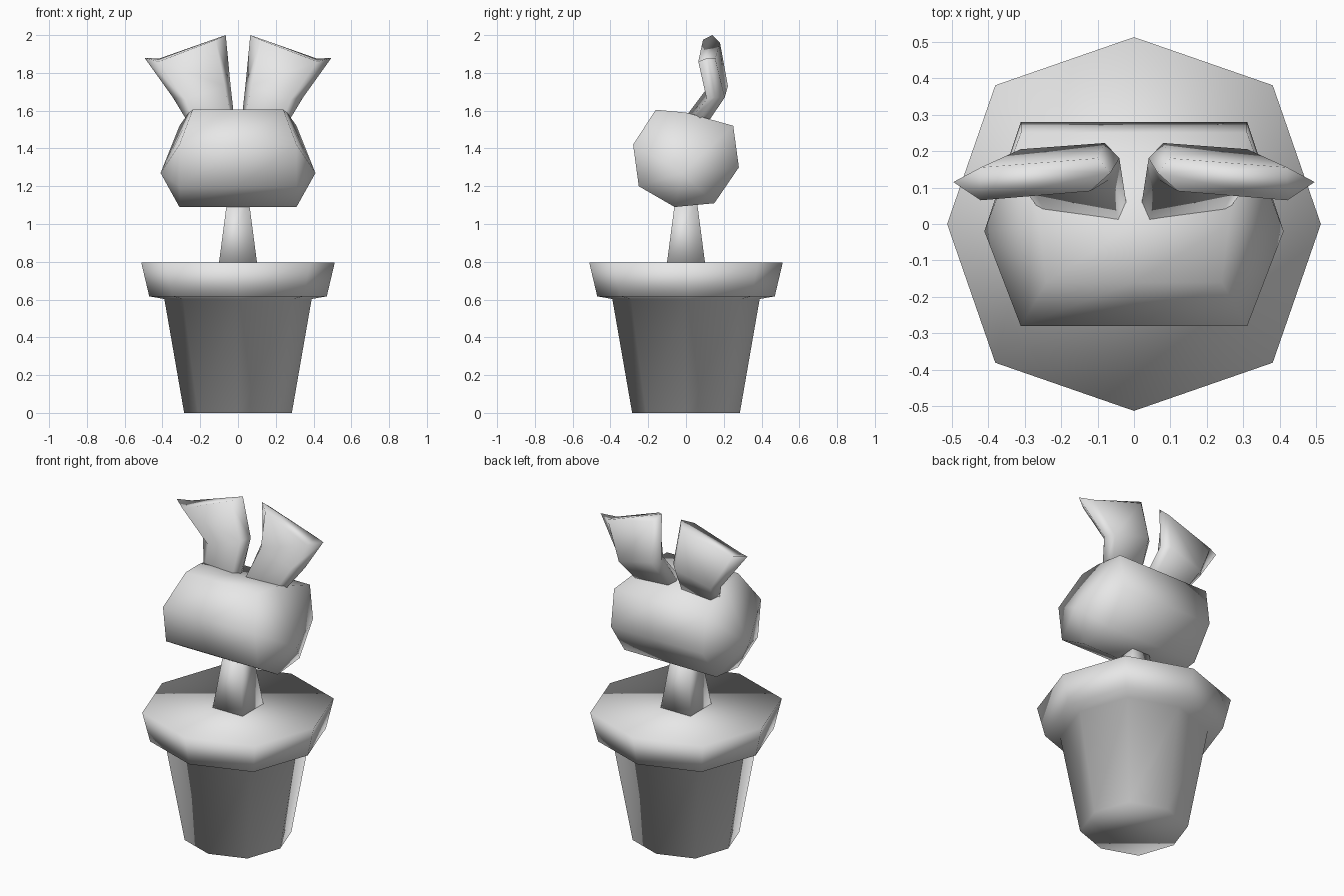
import bpy, bmesh, math

cube = bpy.data.objects.get("Cube")
if cube:
    bpy.data.objects.remove(cube, do_unlink=True)

grey = bpy.data.materials.new("plain grey")
grey.use_nodes = True
grey.diffuse_color = (0.8, 0.8, 0.8, 1)
grey.node_tree.nodes["Principled BSDF"].inputs["Base Color"].default_value = (0.8, 0.8, 0.8, 1)


def loft(name, rings, poles=(None, None)):
    """Bridge equal rings; close each end with a face or a fan to a pole."""
    bm = bmesh.new()
    rows = [[bm.verts.new(p) for p in ring] for ring in rings]
    n = len(rows[0])
    for a, b in zip(rows, rows[1:]):
        for i in range(n):
            j = (i + 1) % n
            bm.faces.new((a[i], a[j], b[j], b[i]))
    for row, pole in zip((rows[0], rows[-1]), poles):
        if pole is None:
            bm.faces.new(row)
        else:
            tip = bm.verts.new(pole)
            for i in range(n):
                bm.faces.new((row[i], row[(i + 1) % n], tip))
    bmesh.ops.recalc_face_normals(bm, faces=bm.faces)
    mesh = bpy.data.meshes.new(name)
    bm.to_mesh(mesh)
    bm.free()
    mesh.materials.append(grey)
    mesh.shade_smooth()
    obj = bpy.data.objects.new(name, mesh)
    bpy.context.collection.objects.link(obj)
    return obj


def octagon(r, z):
    # corners on the diagonals sit slightly further out
    return [(r * k * math.cos(a), r * k * math.sin(a), z)
            for i in range(8)
            for a, k in [(i * math.pi / 4, 1.0 if i % 2 == 0 else 1.05)]]


def square(h, z):
    return [(-h, -h, z), (h, -h, z), (h, h, z), (-h, h, z)]


# Pot with flared rim and flat top
loft("flower_pot", [octagon(r, z) for r, z in
                    ((0.285, 0), (0.39, 0.603), (0.47, 0.617), (0.512, 0.795))])

# Tapered stem
loft("stem", [square(0.102, 0.785), square(0.058, 1.12)])

# Head: side profile (half width, y, z) lofted across x, pointed cheeks
profile = [(0.31, -0.28, 1.42), (0.24, -0.16, 1.605), (0.26, 0.0, 1.59),
           (0.31, 0.25, 1.52), (0.31, 0.28, 1.30), (0.31, 0.15, 1.11),
           (0.31, -0.06, 1.09), (0.31, -0.25, 1.20)]
loft("head", [[(s * w, y, z) for w, y, z in profile] for s in (-1, 0, 1)],
     ((-0.41, -0.02, 1.27), (0.41, -0.02, 1.27)))

# Ears: root, bend and tip sections, each listed from the inner front corner
root = [(0.04, 0.0, 1.57), (0.23, 0.0, 1.53), (0.26, 0.05, 1.53),
        (0.23, 0.09, 1.50), (0.04, 0.09, 1.53), (0.02, 0.05, 1.56)]
bend = [(0.07, 0.12, 1.73), (0.28, 0.11, 1.66), (0.345, 0.155, 1.67),
        (0.31, 0.205, 1.67), (0.08, 0.222, 1.73), (0.04, 0.18, 1.74)]
tip = [(0.12, 0.09, 1.975), (0.42, 0.065, 1.86), (0.495, 0.115, 1.88),
       (0.42, 0.155, 1.875), (0.10, 0.18, 1.96), (0.065, 0.14, 2.0)]
for side, s in (("left", 1), ("right", -1)):
    loft(side + "_ear", [[(s * x, y, z) for x, y, z in ring]
                         for ring in (root, bend, tip)])
